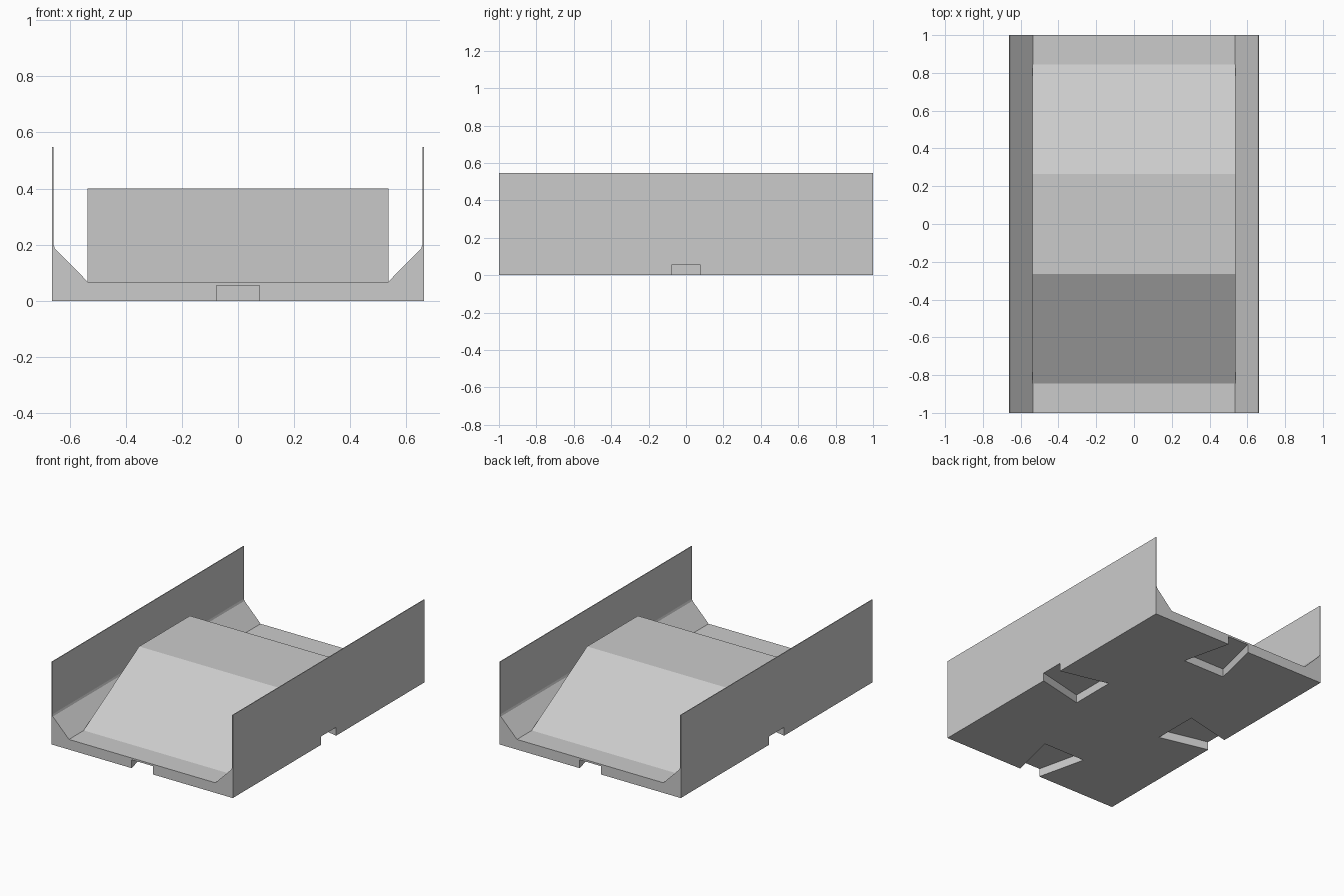
import bpy
import bmesh
from mathutils import Matrix, Vector

cube = bpy.data.objects.get("Cube")
if cube:
    bpy.data.objects.remove(cube, do_unlink=True)

HALF_W, HALF_L = 0.662, 1.0
FLOOR, WALL_TOP = 0.067, 0.547

grey = bpy.data.materials.new("light grey")
grey.use_nodes = True
color = (0.6, 0.6, 0.6, 1)
grey.diffuse_color = color
grey.node_tree.nodes["Principled BSDF"].inputs["Base Color"].default_value = color


def prism(name, points, sweep):
    """Extrude a closed outline of 3D points along a vector."""
    bm = bmesh.new()
    face = bm.faces.new([bm.verts.new(p) for p in points])
    ext = bmesh.ops.extrude_face_region(bm, geom=[face])
    verts = [v for v in ext["geom"] if isinstance(v, bmesh.types.BMVert)]
    bmesh.ops.translate(bm, verts=verts, vec=Vector(sweep))
    bmesh.ops.recalc_face_normals(bm, faces=bm.faces)
    mesh = bpy.data.meshes.new(name)
    bm.to_mesh(mesh)
    bm.free()
    mesh.materials.append(grey)
    obj = bpy.data.objects.new(name, mesh)
    bpy.context.collection.objects.link(obj)
    return obj


# Channel: flat base, sloped inner corners and thin side walls
half = [(HALF_W, 0), (HALF_W, WALL_TOP), (0.657, WALL_TOP),
        (0.657, 0.2), (0.653, 0.187), (0.535, FLOOR)]
outline = half + [(-x, z) for x, z in reversed(half)]
channel = prism("channel_base", [(x, -HALF_L, z) for x, z in outline],
                (0, 2 * HALF_L, 0))

# Raised block with a ramp at each end
ramp = [(-0.845, 0.06), (-0.845, FLOOR), (-0.265, 0.4)]
ramp += [(-y, z) for y, z in reversed(ramp)]
prism("ramp_block", [(-0.537, y, z) for y, z in ramp], (1.074, 0, 0))

# Dovetail sockets under the middle of each side, flaring inwards
slot = [(-0.067, 0.01), (0.067, 0.01), (0.155, -0.33), (-0.155, -0.33)]
for i, reach in enumerate((HALF_L, HALF_W, HALF_L, HALF_W)):
    cutter = prism(f"socket_cutter_{i + 1}",
                   [(x * 1.12 if y > 0 else x, reach + y, -0.05) for x, y in slot],
                   (0, 0, 0.105))
    cutter.data.transform(Matrix.Rotation(i * 1.5707963, 4, "Z"))
    cutter.hide_render = True
    cutter.hide_viewport = True
    cutter.display_type = "WIRE"
    cut = channel.modifiers.new(f"socket_{i + 1}", "BOOLEAN")
    cut.operation = "DIFFERENCE"
    cut.solver = "EXACT"
    cut.object = cutter
